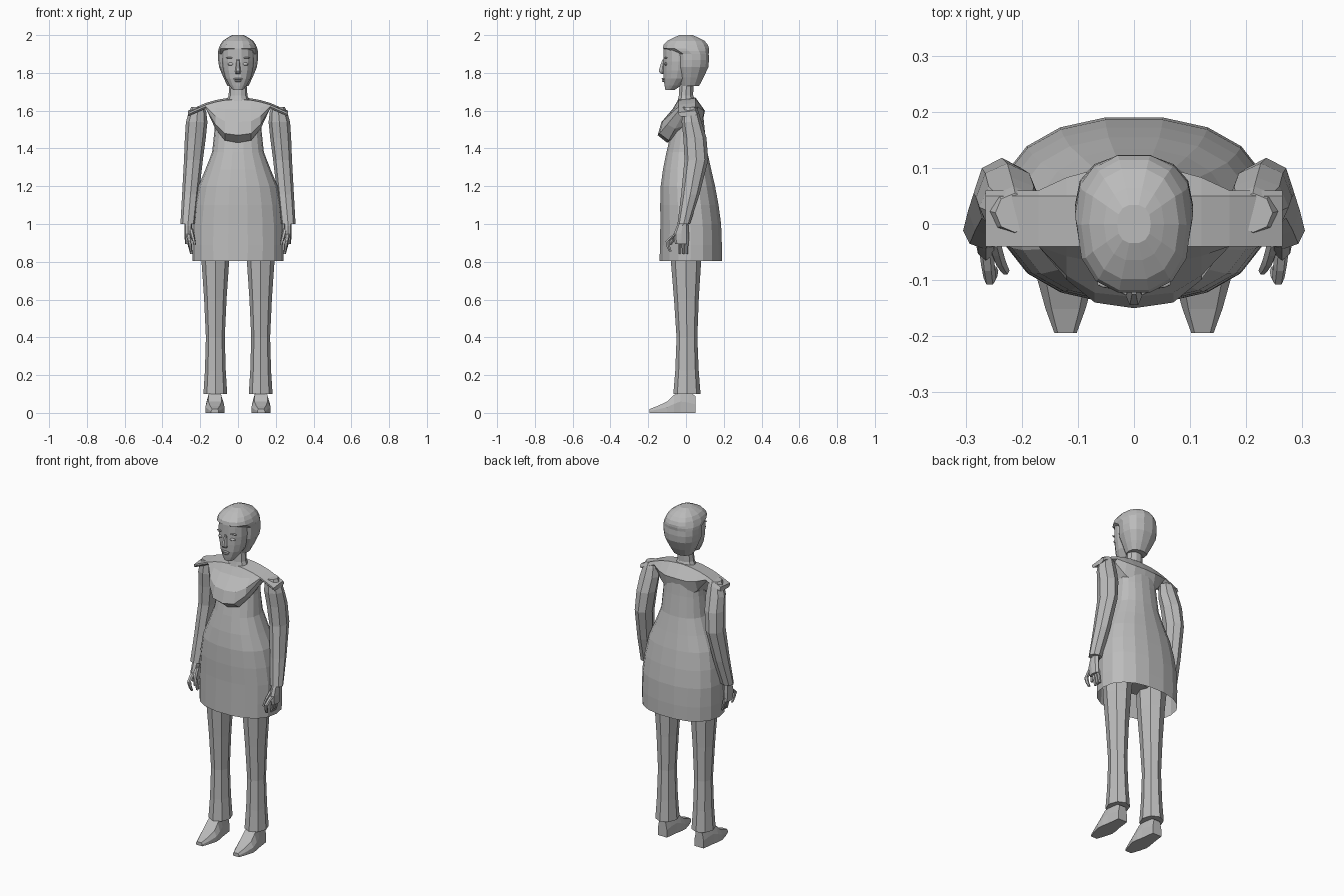
import bpy, bmesh, math
from mathutils import Vector

default_cube = bpy.data.objects.get("Cube")
if default_cube:
    bpy.data.objects.remove(default_cube)

color = (.5, .5, .5, 1)
grey = bpy.data.materials.new("plain_grey")
grey.use_nodes = True
grey.diffuse_color = color
grey.node_tree.nodes["Principled BSDF"].inputs["Base Color"].default_value = color


def finish(name, bm):
    bmesh.ops.recalc_face_normals(bm, faces=bm.faces)
    mesh = bpy.data.meshes.new(name)
    bm.to_mesh(mesh)
    bm.free()
    mesh.materials.append(grey)
    part = bpy.data.objects.new(name, mesh)
    bpy.context.collection.objects.link(part)


def refine(stops):
    """Insert a smoothly interpolated stop between each pair of neighbours."""
    stops = [Vector(stop) for stop in stops]
    padded = [stops[0], *stops, stops[-1]]
    result = [stops[0]]
    for before, start, end, after in zip(padded, stops, stops[1:], padded[3:]):
        result += [((start + end) * 9 - before - after) / 16, end]
    return result


def skin(name, sections, open_start=False):
    """Join equal closed sections into a flat-faced body."""
    bm = bmesh.new()
    loops = [[bm.verts.new(point) for point in section] for section in sections]
    for lower, upper in zip(loops, loops[1:]):
        for i in range(len(lower)):
            bm.faces.new((lower[i - 1], lower[i], upper[i], upper[i - 1]))
    if not open_start:
        bm.faces.new(loops[0])
    bm.faces.new(loops[-1])
    finish(name, bm)


def ring(center, width, depth, sides, power):
    points = []
    for i in range(sides):
        angle = math.tau * i / sides
        c, s = math.cos(angle), math.sin(angle)
        offset = Vector((width * math.copysign(abs(c) ** power, c),
                         depth * math.copysign(abs(s) ** power, s), 0))
        points.append(center + offset)
    return points


def tube(name, stops, x=0, lean=0, sides=8, power=1, side=1, open_start=False):
    """Upright body from (y, z, half width, half depth) stops."""
    sections = []
    for y, z, width, depth in refine(stops):
        center = Vector((side * (x + lean * (stops[0][1] - z)), y, z))
        sections.append(ring(center, width, depth, sides, power))
    skin(name, sections, open_start)


def blob(name, center, size):
    bm = bmesh.new()
    bmesh.ops.create_uvsphere(bm, u_segments=10, v_segments=6, radius=1)
    bmesh.ops.scale(bm, vec=size, verts=bm.verts)
    bmesh.ops.translate(bm, vec=center, verts=bm.verts)
    finish(name, bm)


# Dress, open at the hem
tube("dress", [(.025, .805, .24, .167), (.025, 1, .24, .163),
               (.01, 1.2, .21, .146), (.005, 1.38, .137, .11),
               (.02, 1.6, .12, .07)],
     sides=18, power=.88, open_start=True)

# Hips joining the legs under the dress
tube("hips", [(0, .9, .1, .06), (.01, 1, .19, .1), (.01, 1.1, .17, .1)], sides=12)

# Bust and shoulder yoke: each outline point has a depth and a drop below the
# shoulder line, and each grows with the fullness of the bust
shoulder_reach = .265
outline = [(.04, .04, .03, .14), (.06, .04, .02, .05), (.05, 0, 0, 0),
           (-.04, 0, .01, 0), (-.04, -.03, .01, .05), (-.04, -.09, .02, .11),
           (-.03, -.12, .03, .17), (0, -.1, .03, .21)]
yoke = []
half = (.07, .12, .17, shoulder_reach)
for x in [-x for x in reversed(half)] + [0, *half]:
    shoulder_line = 1.67 - .07 * (x / shoulder_reach) ** 2
    fullness = max(0, 1 - abs(x / .16) ** 3)
    yoke.append([(x, depth + more_depth * fullness,
                  shoulder_line - drop - more_drop * fullness)
                 for depth, more_depth, drop, more_drop in outline])
skin("bust_and_shoulders", yoke)

# Neck, face and hair
tube("neck", [(.005, 1.63, .075, .06), (0, 1.68, .05, .04),
              (.005, 1.78, .045, .04)], sides=10)
tube("face", [(-.085, 1.71, .027, .025), (-.05, 1.77, .067, .07),
              (-.04, 1.86, .085, .08), (-.04, 1.95, .08, .08)], sides=14)
tube("hair", [(.02, 1.73, .055, .05), (.03, 1.83, .1, .09),
              (.03, 1.9, .105, .092), (0, 1.93, .102, .125),
              (0, 1.97, .08, .1), (0, 2, .03, .035)], sides=14, power=.85)
tube("nose", [(-.118, 1.795, .012, .012), (-.127, 1.81, .015, .02),
              (-.117, 1.87, .007, .009)], sides=6)
blob("upper_lip", center=(0, -.119, 1.768), size=(.026, .01, .006))
blob("lower_lip", center=(0, -.118, 1.757), size=(.02, .01, .006))

for side, word in ((1, "left"), (-1, "right")):
    # Eye and brow
    blob(word + "_eye", center=(side * .037, -.106, 1.847), size=(.02, .01, .009))
    blob(word + "_brow", center=(side * .04, -.106, 1.88), size=(.026, .009, .004))

    # Flared trouser leg
    tube(word + "_trouser_leg",
         [(.005, .1, .063, .072), (.005, .4, .05, .055),
          (0, .8, .073, .08), (.01, 1, .09, .09)], x=.12, side=side)

    # Shoe from heel to toe, as (y, half width, height) stops
    shoe = []
    for y, width, height in refine([(.05, .03, .09), (-.03, .04, .12),
                                    (-.1, .05, .06), (-.194, .02, .02)]):
        bevel = height / 2
        outer = [(width, 0), (width, bevel), (width * .7, height)]
        mirrored = [(-across, up) for across, up in reversed(outer)]
        shoe.append([(side * .122 + across, y, up) for across, up in outer + mirrored])
    skin(word + "_shoe", shoe)

    # Sleeve bending back at the elbow
    tube(word + "_sleeve",
         [(.02, 1.62, .035, .035), (.03, 1.54, .057, .053),
          (.055, 1.34, .05, .063), (-.012, 1, .04, .033)],
         x=.212, lean=.085, side=side)

    # Hand with curled fingers
    tube(word + "_palm", [(-.012, 1.02, .02, .022), (-.025, .95, .02, .04),
                          (-.022, .895, .016, .036)], x=.264, side=side)
    for finger, y in (("little", .004), ("ring", -.015), ("middle", -.034)):
        tube(f"{word}_{finger}_finger",
             [(y, .92, .012, .011), (y, .84, .007, .007)],
             x=.262, lean=-.2, sides=6, side=side)
    tube(word + "_index_finger",
         [(-.045, .95, .013, .014), (-.097, .91, .011, .013),
          (-.083, .855, .007, .008)], x=.263, lean=-.15, sides=6, side=side)
    tube(word + "_thumb",
         [(-.03, .975, .012, .014), (-.062, .935, .01, .014),
          (-.083, .89, .007, .008)], x=.25, lean=-.25, sides=6, side=side)
